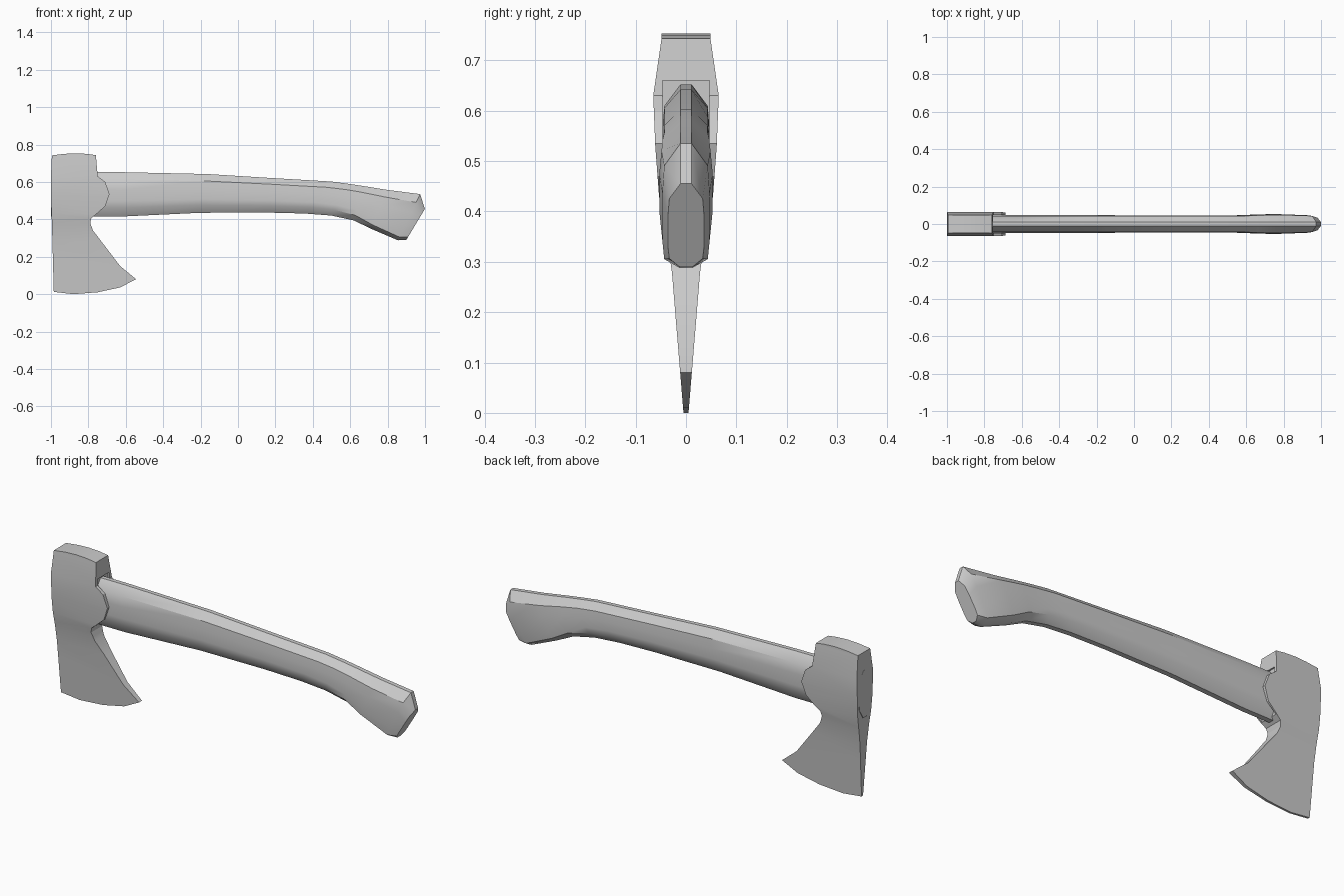
import bpy, bmesh
from mathutils import Vector

if "Cube" in bpy.data.objects:
    bpy.data.objects.remove(bpy.data.objects["Cube"])


def make_object(name, bm):
    bmesh.ops.recalc_face_normals(bm, faces=bm.faces)
    me = bpy.data.meshes.new(name)
    bm.to_mesh(me)
    bm.free()
    ob = bpy.data.objects.new(name, me)
    bpy.context.collection.objects.link(ob)
    return ob


def activate(ob):
    bpy.ops.object.select_all(action='DESELECT')
    ob.select_set(True)
    bpy.context.view_layer.objects.active = ob


def smooth(ob, angle):
    activate(ob)
    bpy.ops.object.shade_smooth_by_angle(angle=angle)


# Axe head: side profile (x, z), extruded, then tapered in y by height
PROFILE = [(-.995, .742), (-.93, .75), (-.87, .753), (-.81, .75), (-.76, .743),
           (-.75, .63), (-.71, .6), (-.687, .535), (-.71, .47), (-.755, .43),
           (-.785, .405), (-.79, .38), (-.775, .34), (-.63, .15), (-.545, .08),
           (-.63, .036), (-.75, .01), (-.88, 0), (-.985, .012), (-.99, .2),
           (-.995, .38), (-1, .5), (-1, .63)]
THICK = [(0, .005), (.28, .028), (.36, .04), (.43, .0535), (.53, .061),
         (.63, .065), (.74, .049), (.76, .048)]


def half_width(z):
    for (z0, w0), (z1, w1) in zip(THICK, THICK[1:]):
        if z <= z1:
            return w0 + (w1 - w0) * (z - z0) / (z1 - z0)
    return THICK[-1][1]


bm = bmesh.new()
face = bm.faces.new([bm.verts.new((x, -1, z)) for x, z in PROFILE])
ext = bmesh.ops.extrude_face_region(bm, geom=[face])
for v in ext['geom']:
    if isinstance(v, bmesh.types.BMVert):
        v.co.y = 1
for z, w in THICK[1:-1]:
    bmesh.ops.bisect_plane(bm, geom=bm.verts[:] + bm.edges[:] + bm.faces[:],
                           plane_co=(0, 0, z), plane_no=(0, 0, 1))
for v in bm.verts:
    v.co.y *= half_width(v.co.z)
head = make_object("axe_head", bm)

# Slot that leaves a thin lug on each side of the handle
bm = bmesh.new()
bmesh.ops.create_cube(bm, size=1)
for v in bm.verts:
    v.co = Vector((-.65 + v.co.x * .22, v.co.y * .094, .525 + v.co.z * .27))
cutter = make_object("slot_cutter", bm)
cutter.hide_render = True
mod = head.modifiers.new("slot", 'BOOLEAN')
mod.operation = 'DIFFERENCE'
mod.object = cutter
activate(head)
bpy.ops.object.modifier_apply(modifier="slot")
bpy.data.objects.remove(cutter)
smooth(head, .5)

# Handle rings: top x, top z, bottom x, bottom z, half width, lower shoulder
RINGS = [(-1, .653, -1, .415, .047, .8), (-.62, .652, -.62, .415, .047, .8),
         (-.16, .642, -.2, .435, .047, .8), (.16, .622, .16, .436, .046, .8),
         (.5, .602, .36, .431, .046, .8), (.59, .59, .5, .42, .046, .82),
         (.67, .578, .62, .394, .05, .85), (.8, .557, .71, .35, .053, .9),
         (.974, .535, .855, .288, .047, .93), (.999, .455, .9, .29, .036, .9)]
bm = bmesh.new()
loops = []
for xt, zt, xb, zb, w, low in RINGS:
    top, bot = Vector((xt, 0, zt)), Vector((xb, 0, zb))
    half = [(.011, 0), (w * .92, .18), (w, .4), (w, low - .15), (w * .92, low), (.013, 1)]
    pts = half + [(-y, t) for y, t in reversed(half)]
    loops.append([bm.verts.new(top.lerp(bot, t) + Vector((0, y, 0))) for y, t in pts])
for a, b in zip(loops, loops[1:]):
    for i in range(len(a)):
        j = (i + 1) % len(a)
        bm.faces.new((a[i], a[j], b[j], b[i]))
bm.faces.new(loops[0])
bm.faces.new(loops[-1])
handle = make_object("handle", bm)
smooth(handle, .6)
